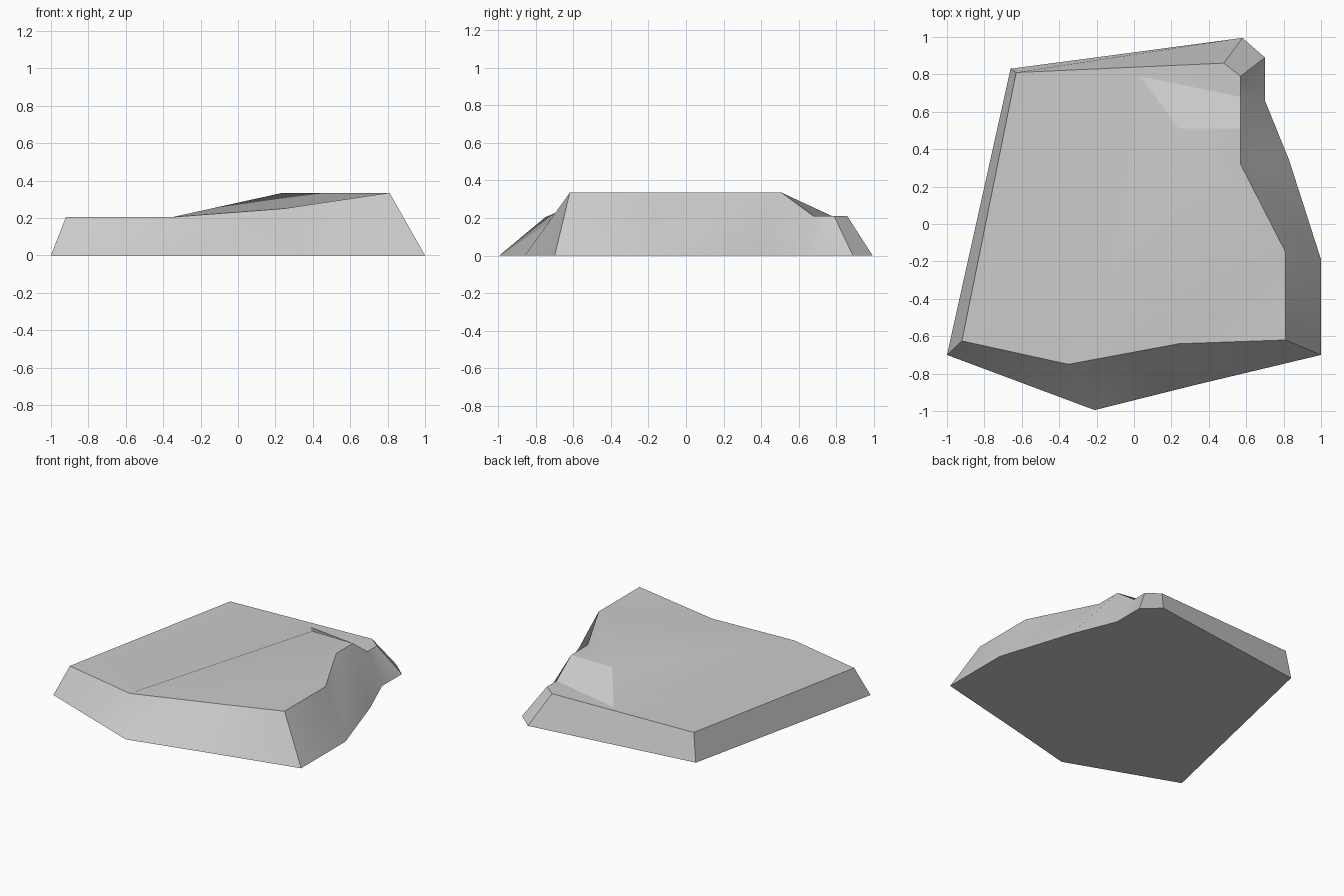
import bpy, bmesh

if "Cube" in bpy.data.objects:
    bpy.data.objects.remove(bpy.data.objects["Cube"])

# Matching corner outlines: base on the ground, rim around the top
base = [(-1, -.70), (-.21, -.995), (.33, -.86), (1, -.70), (1, -.19),
        (.83, .34), (.70, .66), (.70, .89), (.58, .995), (-.66, .83)]
rim = [(-.92, -.625, .205), (-.35, -.75, .205), (.24, -.64, .25),
       (.81, -.62, .335), (.81, -.15, .335), (.57, .32, .335),
       (.57, .68, .21), (.57, .79, .21), (.48, .86, .21), (-.63, .81, .205)]

bm = bmesh.new()
b = [bm.verts.new((x, y, 0)) for x, y in base]
t = [bm.verts.new(p) for p in rim]
ridge = bm.verts.new((.24, .51, .335))      # inner corner of raised shelf
ledge = bm.verts.new((.57, .51, .335))      # outer corner of raised shelf
foot = bm.verts.new((.03, .79, .205))       # foot of the shelf's back slope

# Underside and sloping walls
bm.faces.new(b[::-1])
for i in range(10):
    j = (i + 1) % 10
    if i == 5:
        for f in ((b[5], b[6], ledge), (b[6], t[6], ledge), (b[5], ledge, t[5])):
            bm.faces.new(f)
    else:
        bm.faces.new((b[i], b[j], t[j], t[i]))

# Low slab, slopes up to the shelf, and the raised shelf
for f in ((t[0], t[1], foot, t[9]),
          (t[9], foot, t[6], t[7], t[8]),
          (t[1], ridge, foot),
          (foot, ridge, ledge, t[6]),
          (t[1], t[2], ridge),
          (t[2], t[4], ridge),
          (t[2], t[3], t[4]),
          (t[4], t[5], ledge, ridge)):
    bm.faces.new(f)

bmesh.ops.recalc_face_normals(bm, faces=bm.faces)
mesh = bpy.data.meshes.new("flat_rock")
bm.to_mesh(mesh)
bm.free()
rock = bpy.data.objects.new("flat_rock", mesh)
bpy.context.collection.objects.link(rock)

# Soften shallow facets, keep the rim crisp
bpy.context.view_layer.objects.active = rock
rock.select_set(True)
bpy.ops.object.shade_smooth_by_angle(angle=0.52)
